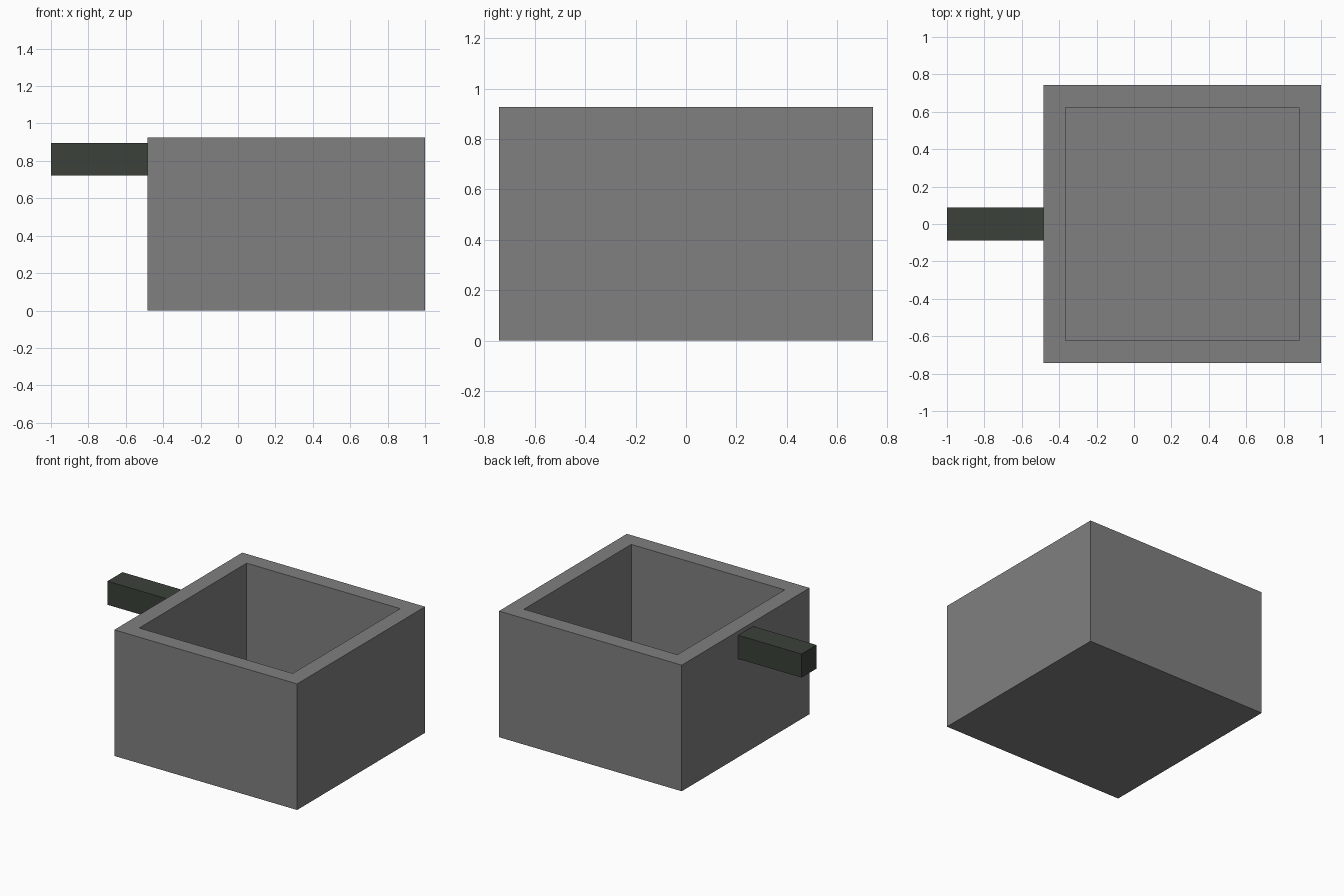
import bpy, bmesh
from mathutils import Vector

if "Cube" in bpy.data.objects:
    bpy.data.objects.remove(bpy.data.objects["Cube"])


def box(name, lo, hi, colour):
    """Axis-aligned coloured box between two opposite corners."""
    lo, hi = Vector(lo), Vector(hi)
    bm = bmesh.new()
    bmesh.ops.create_cube(bm, size=1)
    bmesh.ops.scale(bm, vec=hi - lo, verts=bm.verts)
    bmesh.ops.translate(bm, vec=(lo + hi) / 2, verts=bm.verts)
    mesh = bpy.data.meshes.new(name)
    bm.to_mesh(mesh)
    bm.free()
    mat = bpy.data.materials.new(name + "_colour")
    mat.diffuse_color = (*colour, 1)
    mat.use_nodes = True
    mat.node_tree.nodes["Principled BSDF"].inputs["Base Color"].default_value = mat.diffuse_color
    mesh.materials.append(mat)
    obj = bpy.data.objects.new(name, mesh)
    bpy.context.collection.objects.link(obj)
    return obj


WALL, FLOOR = 0.119, 0.02
LEFT, RIGHT, HALF_Y, HEIGHT = -0.485, 1.0, 0.742, 0.926

# Pot body: a box whose top is inset to a rim, then pushed down to a thin floor
pot = box("pot_body", (LEFT, -HALF_Y, 0), (RIGHT, HALF_Y, HEIGHT),
          (0.214, 0.215, 0.217))
bm = bmesh.new()
bm.from_mesh(pot.data)
bm.normal_update()
top = max(bm.faces, key=lambda f: f.calc_center_median().z)
bmesh.ops.inset_region(bm, faces=[top], thickness=WALL, use_even_offset=True)
inner = bmesh.ops.extrude_discrete_faces(bm, faces=[top])["faces"][0]
bmesh.ops.translate(bm, vec=(0, 0, FLOOR - HEIGHT), verts=inner.verts)
bmesh.ops.recalc_face_normals(bm, faces=bm.faces)
bm.to_mesh(pot.data)
bm.free()

# Handle: square bar meeting the left wall just below the rim
box("handle", (-1.0, -0.087, 0.722), (LEFT, 0.087, 0.895),
    (0.043, 0.053, 0.041))
